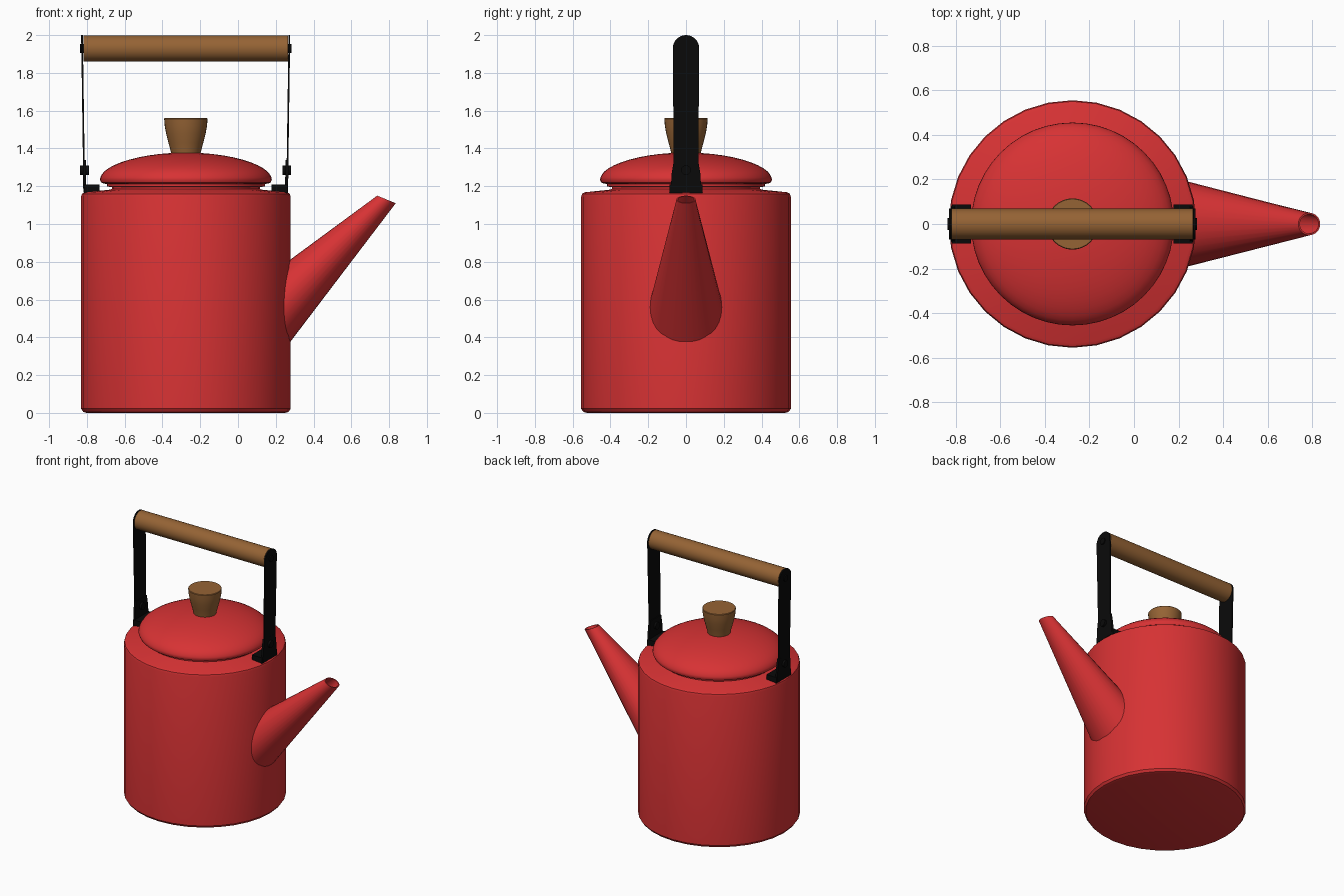
import bpy, bmesh, math
from mathutils import Vector

if "Cube" in bpy.data.objects:
    bpy.data.objects.remove(bpy.data.objects["Cube"])

CX = -0.276  # kettle axis


def material(name, rgb):
    m = bpy.data.materials.new(name)
    m.diffuse_color = (*rgb, 1)
    m.use_nodes = True
    m.node_tree.nodes["Principled BSDF"].inputs["Base Color"].default_value = m.diffuse_color
    return m


RED = material("red enamel", (0.68, 0.032, 0.034))
WOOD = material("brown wood", (0.30, 0.125, 0.035))
BLACK = material("black metal", (0.003, 0.003, 0.003))


def finish(name, bm, mat, angle=35):
    bmesh.ops.remove_doubles(bm, verts=bm.verts, dist=1e-5)
    bmesh.ops.recalc_face_normals(bm, faces=bm.faces)
    me = bpy.data.meshes.new(name)
    bm.to_mesh(me)
    bm.free()
    me.materials.append(mat)
    me.shade_smooth()
    me.set_sharp_from_angle(angle=math.radians(angle))
    ob = bpy.data.objects.new(name, me)
    bpy.context.collection.objects.link(ob)
    return ob


def loft(bm, rings):
    """Skin a list of equal-length closed rings."""
    rows = [[bm.verts.new(p) for p in r] for r in rings]
    n = len(rows[0])
    for a, b in zip(rows, rows[1:]):
        for i in range(n):
            j = (i + 1) % n
            bm.faces.new((a[i], a[j], b[j], b[i]))
    return rows


def ellipse(center, u, v, n):
    c, u, v = Vector(center), Vector(u), Vector(v)
    return [c + u * math.cos(2 * math.pi * i / n) + v * math.sin(2 * math.pi * i / n) for i in range(n)]


def turned(name, profile, mat, n=32, angle=35):
    """Lathe (radius, z) points around the kettle axis with capped ends."""
    bm = bmesh.new()
    rows = loft(bm, [ellipse((CX, 0, z), (r, 0, 0), (0, r, 0), n) for r, z in profile])
    bm.faces.new(rows[0])
    bm.faces.new(rows[-1])
    return finish(name, bm, mat, angle)


def rod(name, x0, x1, z, r, mat, n=24):
    """Cylinder along x."""
    bm = bmesh.new()
    rows = loft(bm, [ellipse((x, 0, z), (0, r, 0), (0, 0, r), n) for x in (x0, x1)])
    bm.faces.new(rows[0])
    bm.faces.new(rows[1])
    return finish(name, bm, mat)


def plate(name, outline, x_of, thick, mat):
    """Flat (y, z) outline, thickened along x; x_of(z) gives the lean."""
    bm = bmesh.new()
    rows = loft(bm, [[(x_of(z) + s * thick / 2, y, z) for y, z in outline] for s in (-1, 1)])
    bm.faces.new(rows[0])
    bm.faces.new(rows[1])
    return finish(name, bm, mat)


# Body with rounded foot and shoulder, and neck
turned("body", [(0.525, 0), (0.543, 0.005), (0.555, 0.022), (0.555, 1.145), (0.55, 1.16),
                (0.535, 1.168), (0.40, 1.182), (0.392, 1.186), (0.392, 1.2)], RED, 32)

# Lid: rim, rounded lip, shallow dome
dome = [(0.45 * math.cos(t), 1.248 + 0.13 * math.sin(t) ** 1.15)
        for t in [math.radians(a) for a in range(8, 89, 8)]]
turned("lid", [(0.39, 1.196), (0.418, 1.198), (0.418, 1.212), (0.435, 1.214), (0.449, 1.22),
               (0.455, 1.234), (0.453, 1.246)] + dome + [(0.005, 1.378)], RED, 48)

# Wooden knob
turned("lid_knob", [(0.076, 1.36), (0.08, 1.385), (0.092, 1.43), (0.105, 1.48), (0.112, 1.52),
                    (0.115, 1.557), (0.112, 1.561)], WOOD, 32)

# Tapered hollow spout
N = 32
tip, base = (0.786, 0, 1.13), (0.2, 0, 0.515)
bm = bmesh.new()
loft(bm, [ellipse(base, (0, 0, -0.24), (0, 0.201, 0), N),
          ellipse(tip, (0.049, 0, -0.02), (0, 0.05, 0), N),
          ellipse(tip, (0.042, 0, -0.017), (0, 0.043, 0), N),
          ellipse((0.35, 0, 0.672), (0.06, 0, -0.1), (0, 0.13, 0), N)])
finish("spout", bm, RED)

# Wooden grip
rod("handle_grip", -0.818, 0.264, 1.93, 0.069, WOOD, 32)

# Handle straps, lugs, feet and bolts on both sides
MID = -0.277
for side, label in ((-1, "left"), (1, "right")):
    def x_of(z, s=side):
        return MID + s * (0.537 + 0.012 * (z - 1.17) / 0.83)

    arc = [(0.07 * math.cos(math.pi * i / 16), 1.93 + 0.07 * math.sin(math.pi * i / 16)) for i in range(17)]
    plate("handle_strap_" + label, [(-0.064, 1.19), (0.064, 1.19)] + arc, x_of, 0.009, BLACK)
    plate("handle_lug_" + label,
          [(-0.08, 1.168), (0.08, 1.168), (0.077, 1.26), (0.064, 1.34), (-0.064, 1.34), (-0.077, 1.26)],
          lambda z, f=x_of: f(z) - side * 0.003, 0.016, BLACK)
    plate("handle_foot_" + label, [(-0.088, 1.165), (0.088, 1.165), (0.088, 1.21), (-0.088, 1.21)],
          lambda z, s=side: MID + s * 0.497, 0.084, BLACK)
    for z, r, inn, out in ((1.285, 0.026, 0.026, 0.02), (1.93, 0.024, 0.01, 0.012)):
        xs = x_of(z)
        rod("bolt_%s_%d" % (label, z * 100), xs - side * inn, xs + side * out, z, r, BLACK, 12)
